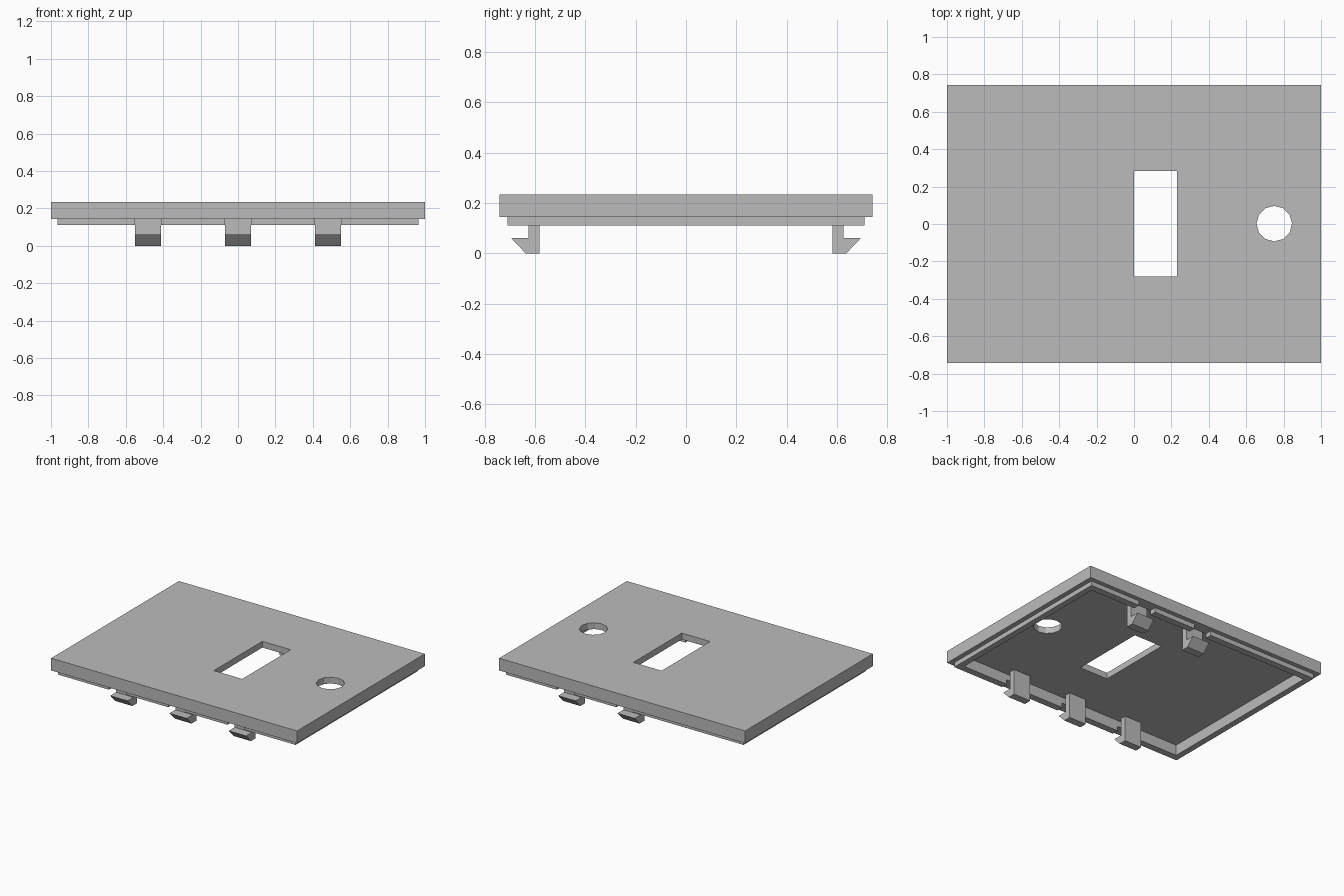
import bpy
import bmesh
from mathutils import Matrix, Vector

cube = bpy.data.objects.get("Cube")
if cube:
    bpy.data.objects.remove(cube, do_unlink=True)

grey = bpy.data.materials.new("plain grey plastic")
grey.use_nodes = True
COLOUR = (0.5, 0.5, 0.5, 1)
grey.diffuse_color = COLOUR
grey.node_tree.nodes["Principled BSDF"].inputs["Base Color"].default_value = COLOUR

# Heights of the stacked layers
LIP_Z, RIM_Z, CEILING_Z, TOP_Z = 0.11, 0.144, 0.188, 0.234
CLIP_WIDTH = 0.14
SPACING = 0.482


def add_object(name, bm):
    bmesh.ops.recalc_face_normals(bm, faces=bm.faces)
    mesh = bpy.data.meshes.new(name)
    bm.to_mesh(mesh)
    bm.free()
    mesh.materials.append(grey)
    obj = bpy.data.objects.new(name, mesh)
    bpy.context.collection.objects.link(obj)
    return obj


def box(name, low, high):
    low, high = Vector(low), Vector(high)
    bm = bmesh.new()
    place = Matrix.Translation((low + high) / 2) @ Matrix.Diagonal((*(high - low), 1))
    bmesh.ops.create_cube(bm, size=1, matrix=place)
    return add_object(name, bm)


def cut(obj, cutters):
    """Subtract the cutters, bake the result and delete them."""
    for cutter in cutters:
        cutter.hide_render = True
        mod = obj.modifiers.new("cut", 'BOOLEAN')
        mod.operation = 'DIFFERENCE'
        mod.solver = 'EXACT'
        mod.object = cutter
    graph = bpy.context.evaluated_depsgraph_get()
    graph.update()
    baked = bpy.data.meshes.new_from_object(obj.evaluated_get(graph))
    obj.modifiers.clear()
    obj.data = baked
    for cutter in cutters:
        bpy.data.objects.remove(cutter, do_unlink=True)


def cavity():
    return box("cavity_cutter", (-0.92, -0.66, 0), (0.92, 0.66, CEILING_Z))


def clip(name, x, side):
    """Snap hook: a leg with an outward barb, extruded along x."""
    profile = [(0.583, 0), (0.638, 0), (0.695, 0.06), (0.627, 0.06),
               (0.627, CEILING_Z), (0.583, CEILING_Z)]
    bm = bmesh.new()
    face = bm.faces.new([bm.verts.new((x - CLIP_WIDTH / 2, side * y, z))
                         for y, z in profile])
    new = bmesh.ops.extrude_face_region(bm, geom=[face])["geom"]
    verts = [v for v in new if isinstance(v, bmesh.types.BMVert)]
    bmesh.ops.translate(bm, verts=verts, vec=(CLIP_WIDTH, 0, 0))
    return add_object(name, bm)


# Cover plate, hollow below, with a window and a round hole
plate = box("cover_plate", (-1, -0.742, RIM_Z), (1, 0.742, TOP_Z))
window = box("window_cutter", (0, -0.28, 0), (0.23, 0.283, 1))
bm = bmesh.new()
bmesh.ops.create_cone(bm, cap_ends=True, segments=12, radius1=0.095, radius2=0.095,
                      depth=1, matrix=Matrix.Translation((0.75, 0.002, 0.3)))
round_hole = add_object("round_hole_cutter", bm)
cut(plate, [cavity(), window, round_hole])

# Three clips on the front, two on the back, each in a notch of the lip
spots = [(x * SPACING, side) for side, xs in ((-1, (-1, 0, 1)), (1, (0, 1))) for x in xs]
lip = box("locating_lip", (-0.965, -0.71, LIP_Z), (0.965, 0.71, RIM_Z))
notches = []
for x, side in spots:
    ys = sorted((side * 0.6, side * 0.8))
    notches.append(box("notch_cutter", (x - CLIP_WIDTH / 2, ys[0], 0),
                       (x + CLIP_WIDTH / 2, ys[1], 0.2)))
cut(lip, [cavity()] + notches)

for number, (x, side) in enumerate(spots, 1):
    clip(f"{'front' if side < 0 else 'back'}_clip_{number}", x, side)
